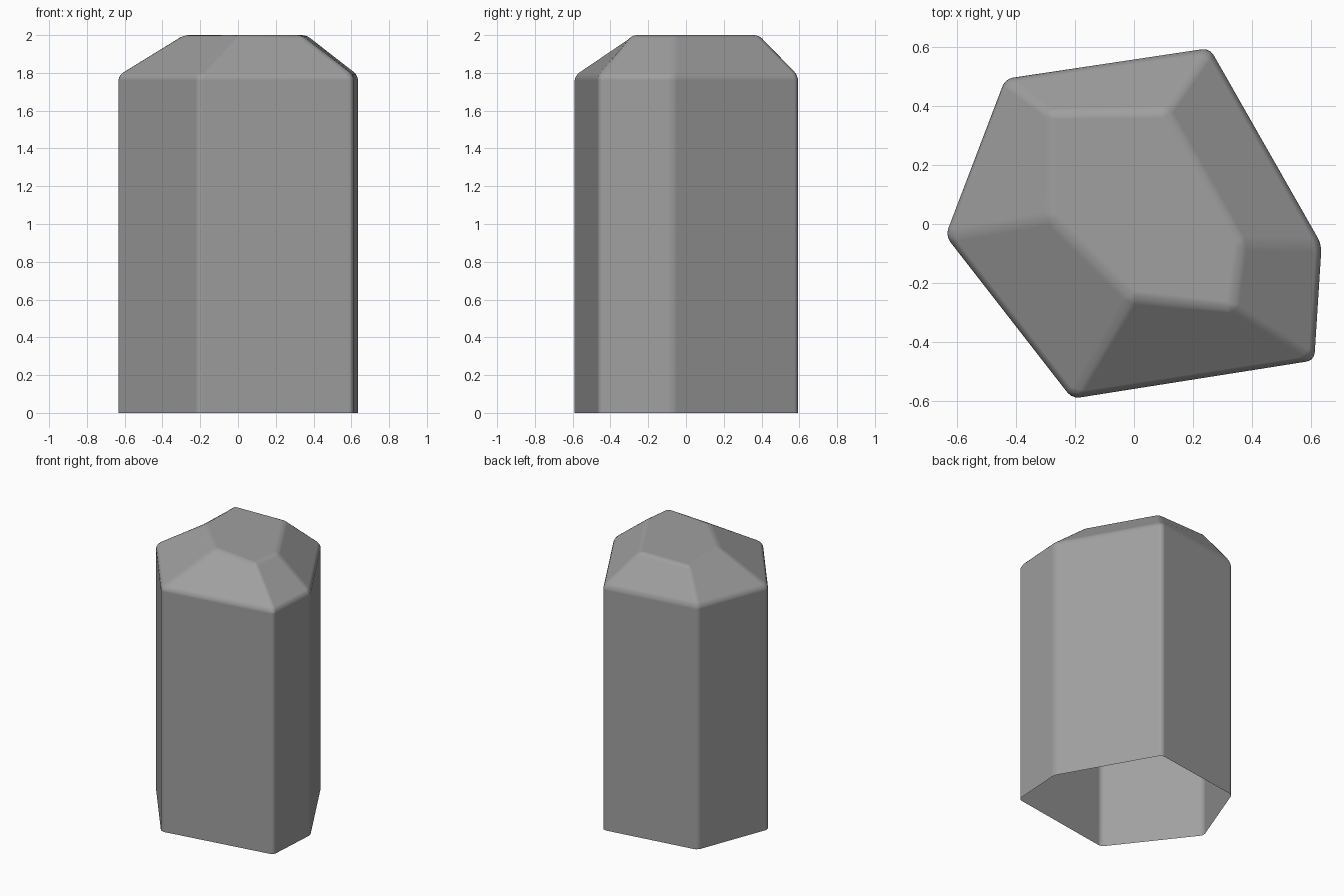
import bpy
import bmesh

cube = bpy.data.objects.get("Cube")
if cube:
    bpy.data.objects.remove(cube, do_unlink=True)

# Stone colour
stone = bpy.data.materials.new("stone grey")
stone.use_nodes = True
grey = (0.35, 0.35, 0.35, 1)
stone.diffuse_color = grey
stone.node_tree.nodes["Principled BSDF"].inputs["Base Color"].default_value = grey

# Irregular six-sided outlines of the shaft and of the flat top
shaft = [(-.64, -.04), (-.21, -.593), (.612, -.463), (.637, -.07), (.257, .597), (-.437, .493)]
crown = [(-.285, .02), (-.01, -.25), (.335, -.29), (.365, -.065), (.11, .385), (-.29, .38)]

# Column with an open bottom, sloped shoulder and flat cap
bm = bmesh.new()
rings = [[bm.verts.new((x, y, z)) for x, y in outline]
         for outline, z in ((shaft, 0), (shaft, 1.787), (crown, 2))]
for low, high in zip(rings, rings[1:]):
    for i in range(len(low)):
        j = (i + 1) % len(low)
        bm.faces.new((low[i], low[j], high[j], high[i]))
bm.faces.new(rings[-1])
for face in bm.faces:
    face.smooth = True
mesh = bpy.data.meshes.new("stone_column")
bm.to_mesh(mesh)
bm.free()
mesh.materials.append(stone)
column = bpy.data.objects.new("stone_column", mesh)
bpy.context.collection.objects.link(column)

# Softly rounded edges with flat sides
bevel = column.modifiers.new("rounded edges", "BEVEL")
bevel.width = 0.025
bevel.segments = 3
bevel.limit_method = "ANGLE"
bevel.angle_limit = 0.2
bevel.harden_normals = True
